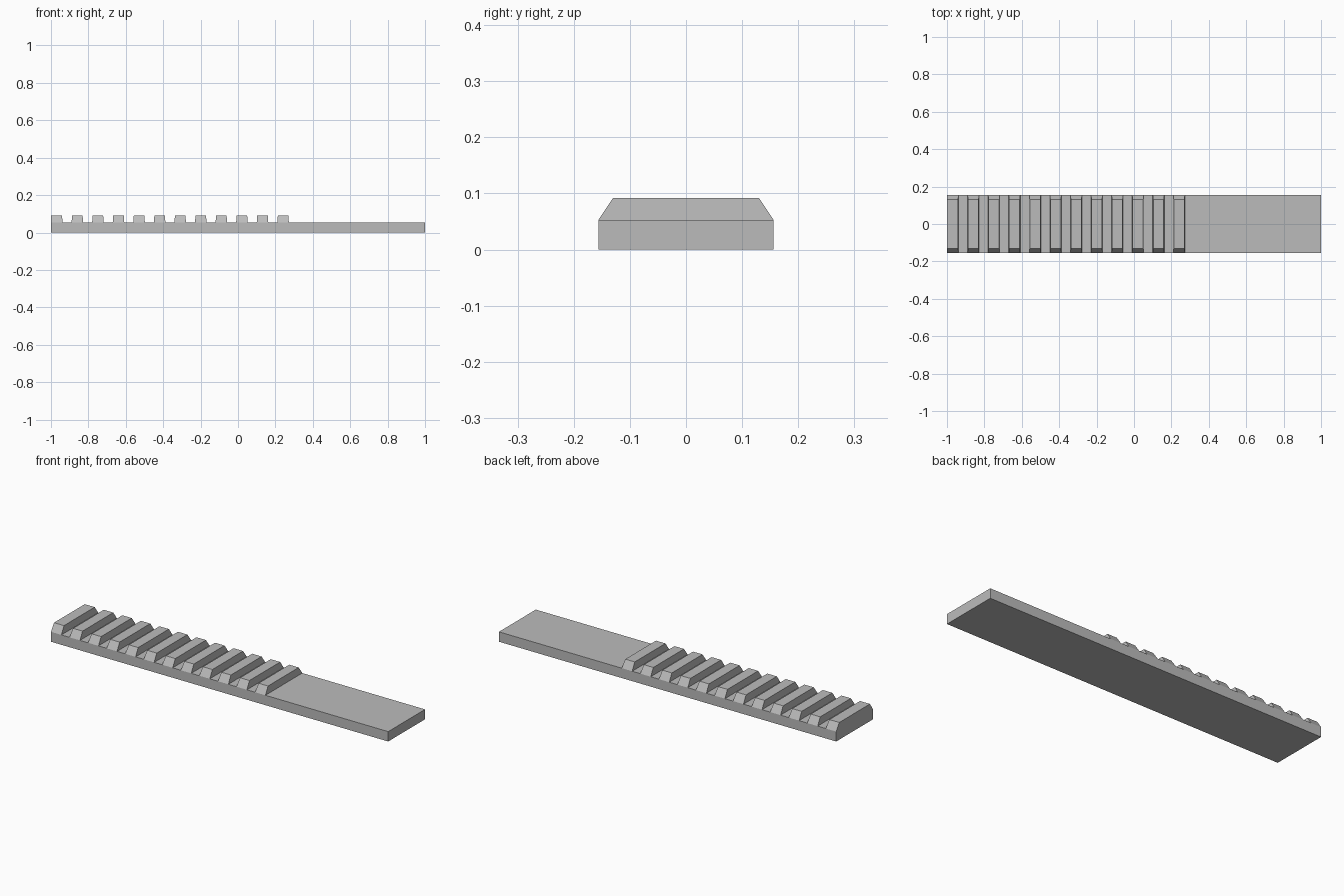
import bpy
import bmesh

cube = bpy.data.objects.get("Cube")
if cube:
    bpy.data.objects.remove(cube, do_unlink=True)

# Single grey finish
grey = bpy.data.materials.new("plain_grey")
grey.use_nodes = True
GREY = (0.5, 0.5, 0.5, 1)
grey.diffuse_color = GREY
grey.node_tree.nodes["Principled BSDF"].inputs["Base Color"].default_value = GREY

HALF_WIDTH = 0.156
TOP_HALF_WIDTH = 0.13
PLATE_TOP = 0.053
RIB_TOP = 0.092
RIB_LENGTH = 0.062
PITCH = 0.11
RIB_COUNT = 12
TAPER = 0.003


def tapered_block(name, low, high):
    """Block between two rectangles, each given as (x0, x1, half_y, z)."""
    bm = bmesh.new()
    rings = []
    for x0, x1, hy, z in (low, high):
        corners = ((x0, -hy), (x1, -hy), (x1, hy), (x0, hy))
        rings.append([bm.verts.new((x, y, z)) for x, y in corners])
    bottom, top = rings
    bm.faces.new(bottom[::-1])
    bm.faces.new(top)
    for i in range(4):
        j = (i + 1) % 4
        bm.faces.new((bottom[i], bottom[j], top[j], top[i]))
    mesh = bpy.data.meshes.new(name)
    bm.to_mesh(mesh)
    bm.free()
    mesh.materials.append(grey)
    obj = bpy.data.objects.new(name, mesh)
    bpy.context.collection.objects.link(obj)
    return obj


# Long flat base
tapered_block("base_plate", (-1, 1, HALF_WIDTH, 0), (-1, 1, HALF_WIDTH, PLATE_TOP))

# Row of cross ribs with sloped ends, the first flush with the plate end
for n in range(RIB_COUNT):
    x0 = -1 + n * PITCH
    x1 = x0 + RIB_LENGTH
    start_taper = TAPER if n else 0
    tapered_block(f"cross_rib_{n + 1}",
                  (x0, x1, HALF_WIDTH, PLATE_TOP),
                  (x0 + start_taper, x1 - TAPER, TOP_HALF_WIDTH, RIB_TOP))
